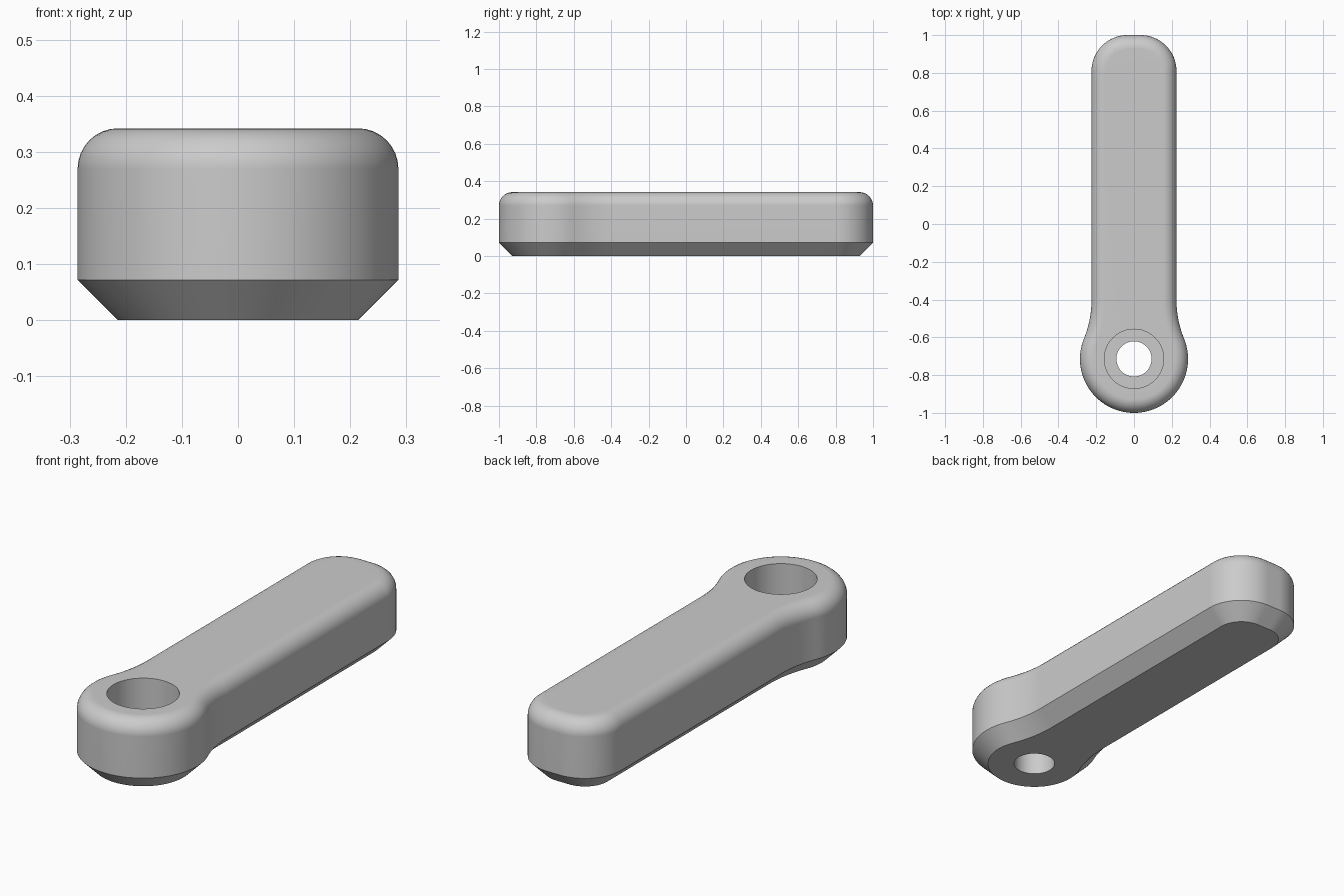
import bpy, bmesh
from math import sin, cos, pi, atan2, sqrt
from mathutils import Vector

cube = bpy.data.objects.get("Cube")
if cube:
    bpy.data.objects.remove(cube, do_unlink=True)

HEIGHT, EDGE = 0.342, 0.072           # total height, size of chamfer and fillet
HALF_W, END_R = 0.225, 0.19           # bar half width, far corner radius
EYE_Y, EYE_R, NECK_R = -0.714, 0.286, 0.53
BORE_R, HOLE_R, LEDGE_Z = 0.157, 0.093, 0.143

grey = bpy.data.materials.new("plain grey")
grey.use_nodes = True
colour = (0.6, 0.6, 0.6, 1)
grey.diffuse_color = colour
bsdf = next(n for n in grey.node_tree.nodes if n.type == 'BSDF_PRINCIPLED')
bsdf.inputs["Base Color"].default_value = colour


def arc(cx, cy, r, start, end, steps, sign=1):
    """Points on an arc, each with its outward normal."""
    result = []
    for i in range(steps + 1):
        a = start + (end - start) * i / steps
        d = Vector((cos(a), sin(a)))
        result.append((Vector((cx, cy)) + d * r, d * sign))
    return result


# Outline: round eye, concave neck, rounded far end, mirrored across x
neck_x = HALF_W + NECK_R
neck_dy = sqrt((EYE_R + NECK_R) ** 2 - neck_x ** 2)
turn = atan2(neck_dy, neck_x)
half = arc(0, EYE_Y, EYE_R, -pi / 2, turn, 28)
half += arc(neck_x, EYE_Y + neck_dy, NECK_R, pi + turn, pi, 10, -1)[1:]
half += arc(HALF_W - END_R, 1 - END_R, END_R, 0, pi / 2, 16)
flip = Vector((-1, 1))
outline = half + [(p * flip, n * flip) for p, n in reversed(half[1:])]

bm = bmesh.new()


def make_loop(points, z):
    verts = [bm.verts.new((p.x, p.y, z)) for p in points]
    for i, v in enumerate(verts):
        bm.edges.new((verts[i - 1], v))
    return verts


def bridge(a, b):
    for i in range(len(a)):
        bm.faces.new((a[i - 1], a[i], b[i], b[i - 1]))


def body_loop(inset, z):
    return make_loop([p - n * inset for p, n in outline], z)


def hole_loop(r, z):
    return make_loop([p for p, n in arc(0, EYE_Y, r, 0, 2 * pi, 48)[:-1]], z)


def cap(outer, inner):
    edges = [bm.edges.get((ring[i - 1], ring[i]))
             for ring in (outer, inner) for i in range(len(ring))]
    bmesh.ops.triangle_fill(bm, edges=edges, use_beauty=True)


# Body wall: chamfered base, straight side, rounded top edge
body = [body_loop(EDGE, 0), body_loop(0, EDGE)]
for i in range(9):
    a = i / 8 * pi / 2
    body.append(body_loop(EDGE * (1 - cos(a)), HEIGHT - EDGE * (1 - sin(a))))
for low, high in zip(body, body[1:]):
    bridge(low, high)

# Stepped hole with a ledge
bore = [hole_loop(HOLE_R, 0), hole_loop(HOLE_R, LEDGE_Z),
        hole_loop(BORE_R, LEDGE_Z), hole_loop(BORE_R, HEIGHT)]
for low, high in zip(bore, bore[1:]):
    bridge(low, high)

# Flat bottom and top around the hole
cap(body[0], bore[0])
cap(body[-1], bore[-1])
bmesh.ops.recalc_face_normals(bm, faces=bm.faces[:])

mesh = bpy.data.meshes.new("lever_arm")
bm.to_mesh(mesh)
bm.free()
mesh.materials.append(grey)
arm = bpy.data.objects.new("lever_arm", mesh)
bpy.context.collection.objects.link(arm)

# Smooth curves, crisp chamfer and hole rims
bpy.ops.object.select_all(action='DESELECT')
arm.select_set(True)
bpy.context.view_layer.objects.active = arm
bpy.ops.object.shade_smooth_by_angle(angle=pi / 6)
weighted = arm.modifiers.new("flat_face_normals", 'WEIGHTED_NORMAL')
weighted.keep_sharp = True
